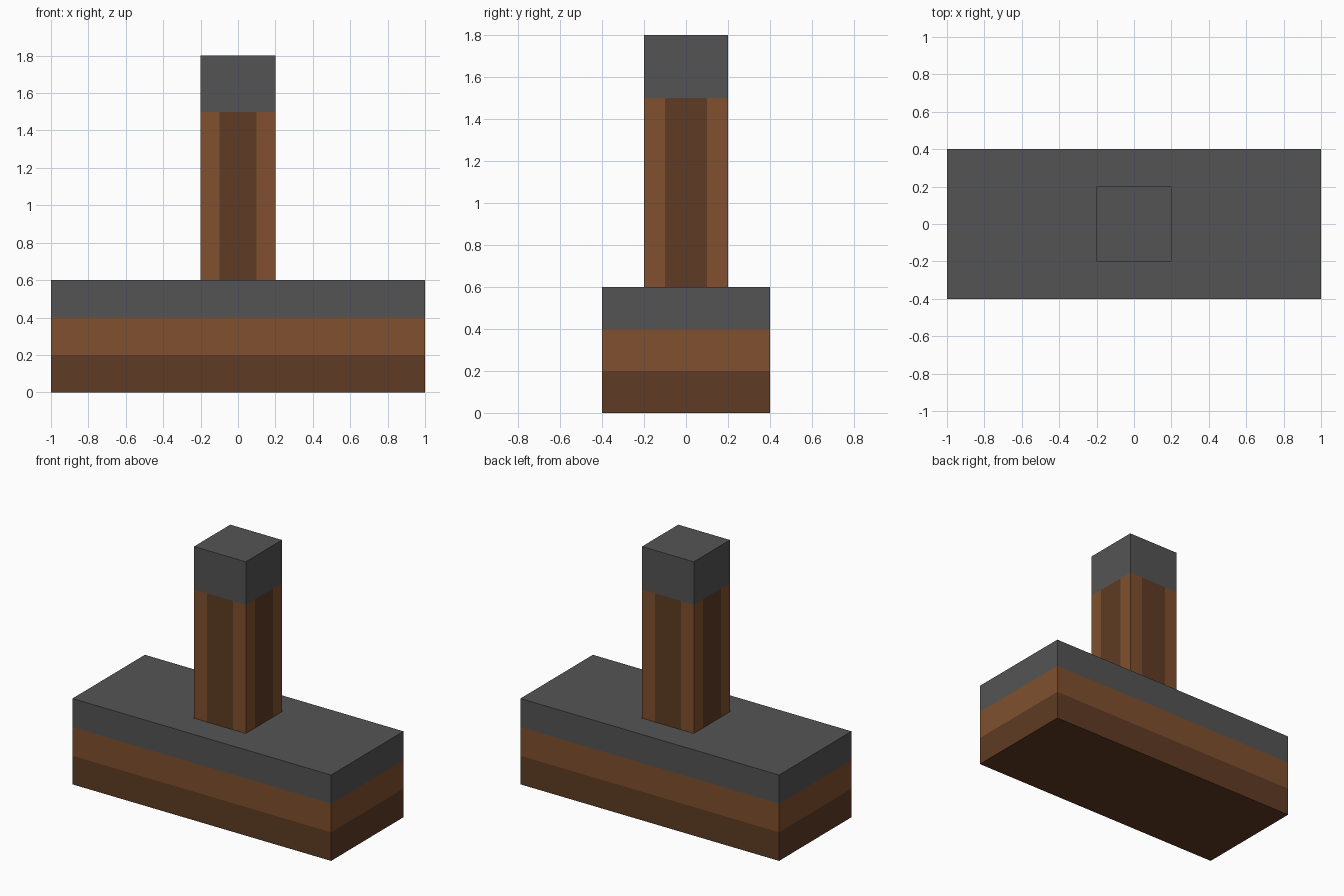
import bpy, bmesh
from mathutils import Vector

cube = bpy.data.objects.get("Cube")
if cube:
    bpy.data.objects.remove(cube, do_unlink=True)


def srgb(c):
    c /= 255
    return c / 12.92 if c <= 0.04045 else ((c + 0.055) / 1.055) ** 2.4


def material(name, rgb):
    col = (*[srgb(c) for c in rgb], 1)
    m = bpy.data.materials.new(name)
    m.use_nodes = True
    m.diffuse_color = col
    bsdf = m.node_tree.nodes["Principled BSDF"]
    bsdf.inputs["Base Color"].default_value = col
    bsdf.inputs["Roughness"].default_value = 0.9
    return m


MATERIALS = [material("dark_grey", (84, 84, 84)),
             material("brown", (128, 80, 46)),
             material("dark_brown", (95, 59, 35))]
GREY, BROWN, DARK = range(3)


def block(name, size, z0, cuts, rule):
    """Box standing at z0, cut by (axis, position) planes and coloured by a rule."""
    bm = bmesh.new()
    bmesh.ops.create_cube(bm, size=1)
    for v in bm.verts:
        v.co = Vector((v.co.x * size[0], v.co.y * size[1], (v.co.z + 0.5) * size[2] + z0))
    for axis, pos in cuts:
        normal = Vector((0, 0, 0))
        normal[axis] = 1
        bmesh.ops.bisect_plane(bm, geom=bm.verts[:] + bm.edges[:] + bm.faces[:],
                               plane_co=normal * pos, plane_no=normal)
    bm.normal_update()
    for f in bm.faces:
        f.material_index = rule(f.calc_center_median())
    mesh = bpy.data.meshes.new(name)
    bm.to_mesh(mesh)
    bm.free()
    for m in MATERIALS:
        mesh.materials.append(m)
    obj = bpy.data.objects.new(name, mesh)
    bpy.context.collection.objects.link(obj)
    return obj


# Base: three horizontal bands, dark at the bottom and grey on top
def base_colour(c):
    return GREY if c.z > 0.4 else BROWN if c.z > 0.2 else DARK


block("base", (2, 0.8, 0.6), 0, [(2, 0.2), (2, 0.4)], base_colour)


# Post: grey cap, and a dark stripe down the middle of each side
def post_colour(c):
    if c.z > 1.5:
        return GREY
    return DARK if min(abs(c.x), abs(c.y)) < 0.1 else BROWN


block("post", (0.4, 0.4, 1.2), 0.6,
      [(2, 1.5), (0, -0.1), (0, 0.1), (1, -0.1), (1, 0.1)], post_colour)
